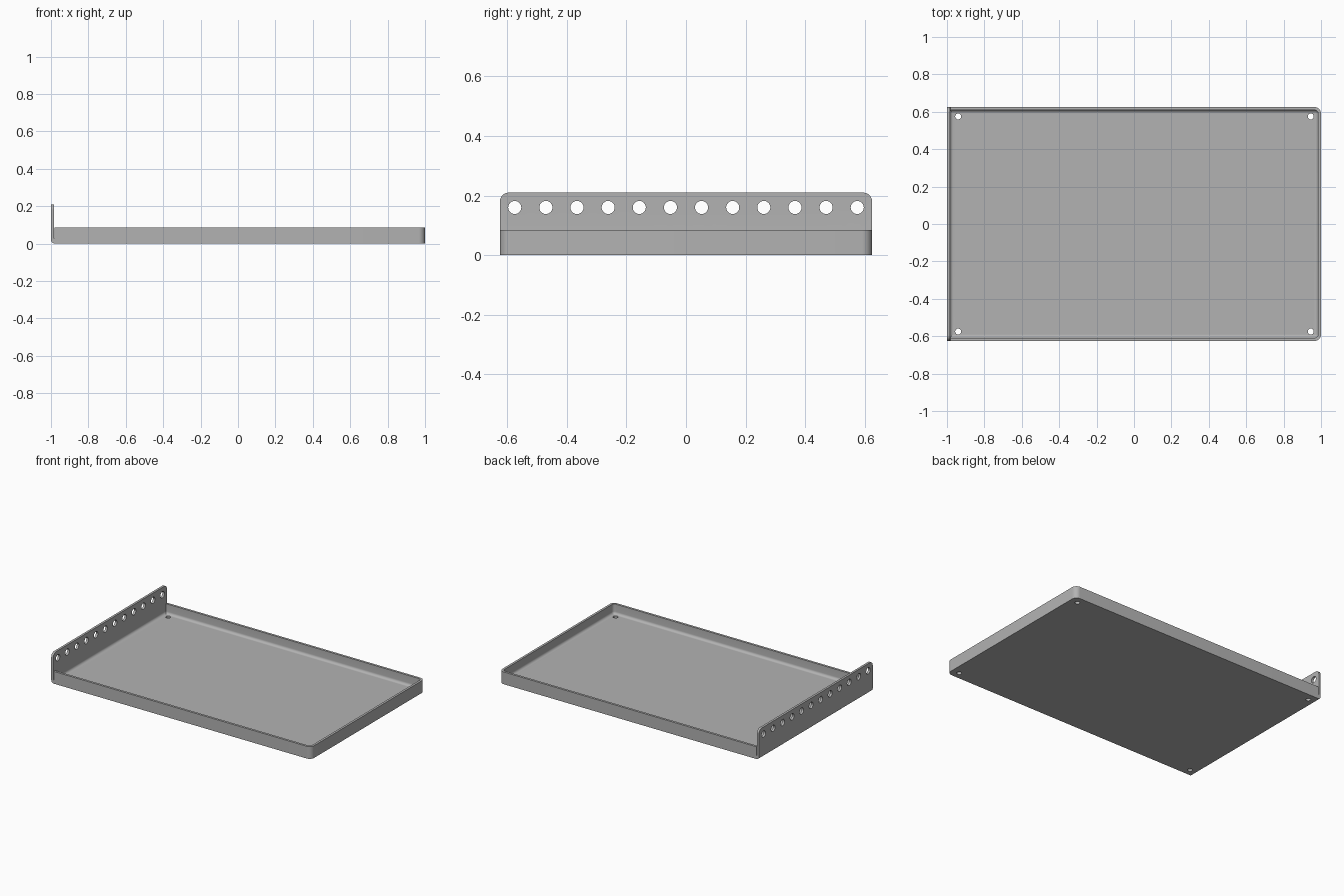
import bpy, bmesh, math
from mathutils import Matrix, Vector

cube = bpy.data.objects.get("Cube")
if cube:
    bpy.data.objects.remove(cube, do_unlink=True)

steel = bpy.data.materials.new("plain grey steel")
steel.use_nodes = True
GREY = (0.45, 0.45, 0.45, 1)
steel.diffuse_color = GREY
steel.node_tree.nodes["Principled BSDF"].inputs["Base Color"].default_value = GREY

LEFT, RIGHT, HALF = -0.98, 1.0, 0.625      # tray extents
THICK, WALL, FLANGE = 0.016, 0.085, 0.21   # sheet thickness and heights
CORNER, FILLET = 0.035, 0.018


def arc(cx, cy, r, start, end, steps=8):
    angles = [math.radians(start + (end - start) * i / steps) for i in range(steps + 1)]
    return [(cx + r * math.cos(a), cy + r * math.sin(a)) for a in angles]


def finish(bm, name):
    bmesh.ops.recalc_face_normals(bm, faces=bm.faces)
    mesh = bpy.data.meshes.new(name)
    bm.to_mesh(mesh)
    bm.free()
    mesh.materials.append(steel)
    obj = bpy.data.objects.new(name, mesh)
    bpy.context.collection.objects.link(obj)
    return obj


def drill(obj, centres, radius, axis):
    """Cut a row of round holes along one axis."""
    bm = bmesh.new()
    turn = Matrix.Rotation(math.pi / 2, 4, "Y") if axis == "X" else Matrix()
    for c in centres:
        bmesh.ops.create_cone(bm, cap_ends=True, segments=24, radius1=radius,
                              radius2=radius, depth=0.1,
                              matrix=Matrix.Translation(Vector(c)) @ turn)
    cutter = finish(bm, "hole_cutter")
    cutter.hide_render = True
    mod = obj.modifiers.new("holes", "BOOLEAN")
    mod.operation, mod.solver, mod.object = "DIFFERENCE", "EXACT", cutter
    select(obj)
    bpy.ops.object.modifier_apply(modifier=mod.name)
    bpy.data.objects.remove(cutter, do_unlink=True)


def select(obj):
    bpy.ops.object.select_all(action="DESELECT")
    obj.select_set(True)
    bpy.context.view_layer.objects.active = obj


# Tray: wall section swept round three sides, closed by the floor
def outline(inset):
    cx, cy, r = RIGHT - CORNER, HALF - CORNER, CORNER - inset
    return ([(LEFT, -HALF + inset)] + arc(cx, -cy, r, -90, 0)
            + arc(cx, cy, r, 0, 90) + [(LEFT, HALF - inset)])


section = [(0, 0), (0, WALL), (THICK, WALL)]
section += arc(THICK + FILLET, THICK + FILLET, FILLET, 180, 270, 6)
bm = bmesh.new()
rings = [[bm.verts.new((x, y, z)) for x, y in outline(d)] for d, z in section]
for low, high in zip(rings, rings[1:]):
    for i in range(len(low) - 1):
        bm.faces.new((low[i], low[i + 1], high[i + 1], high[i]))
bm.faces.new(rings[0])
bm.faces.new(rings[-1])
bm.faces.new([r[0] for r in rings] + [r[-1] for r in reversed(rings)])
tray = finish(bm, "tray")
drill(tray, [(x, y, 0) for x in (-0.94, 0.945) for y in (-0.575, 0.575)], 0.016, "Z")

# Upright flange with a rounded bend at its foot
profile = [(-1, FLANGE)] + arc(-0.98, 0.02, 0.02, 180, 270)
profile += [(LEFT, 0.008), (-1 + THICK + FILLET, 0.008)]
profile += arc(-1 + THICK + FILLET, THICK + FILLET, FILLET, 270, 180)
profile += [(-1 + THICK, FLANGE)]
bm = bmesh.new()
face = bm.faces.new([bm.verts.new((x, -HALF, z)) for x, z in profile])
moved = bmesh.ops.extrude_face_region(bm, geom=[face], use_keep_orig=True)
new_verts = [g for g in moved["geom"] if isinstance(g, bmesh.types.BMVert)]
bmesh.ops.translate(bm, verts=new_verts, vec=(0, 2 * HALF, 0))
bmesh.ops.recalc_face_normals(bm, faces=bm.faces)
tips = [e for e in bm.edges if all(v.co.z > FLANGE - 0.001 for v in e.verts)
        and abs(e.verts[0].co.y - e.verts[1].co.y) < 0.001]
bmesh.ops.bevel(bm, geom=tips, offset=0.03, offset_type="OFFSET", segments=6,
                profile=0.5, affect="EDGES")
flange = finish(bm, "hole_flange")
pitch = 1.15 / 11
drill(flange, [(-1, -0.575 + pitch * i, 0.16) for i in range(12)], 0.022, "X")

for obj in (tray, flange):
    select(obj)
    bpy.ops.object.shade_smooth_by_angle(angle=math.radians(35))
